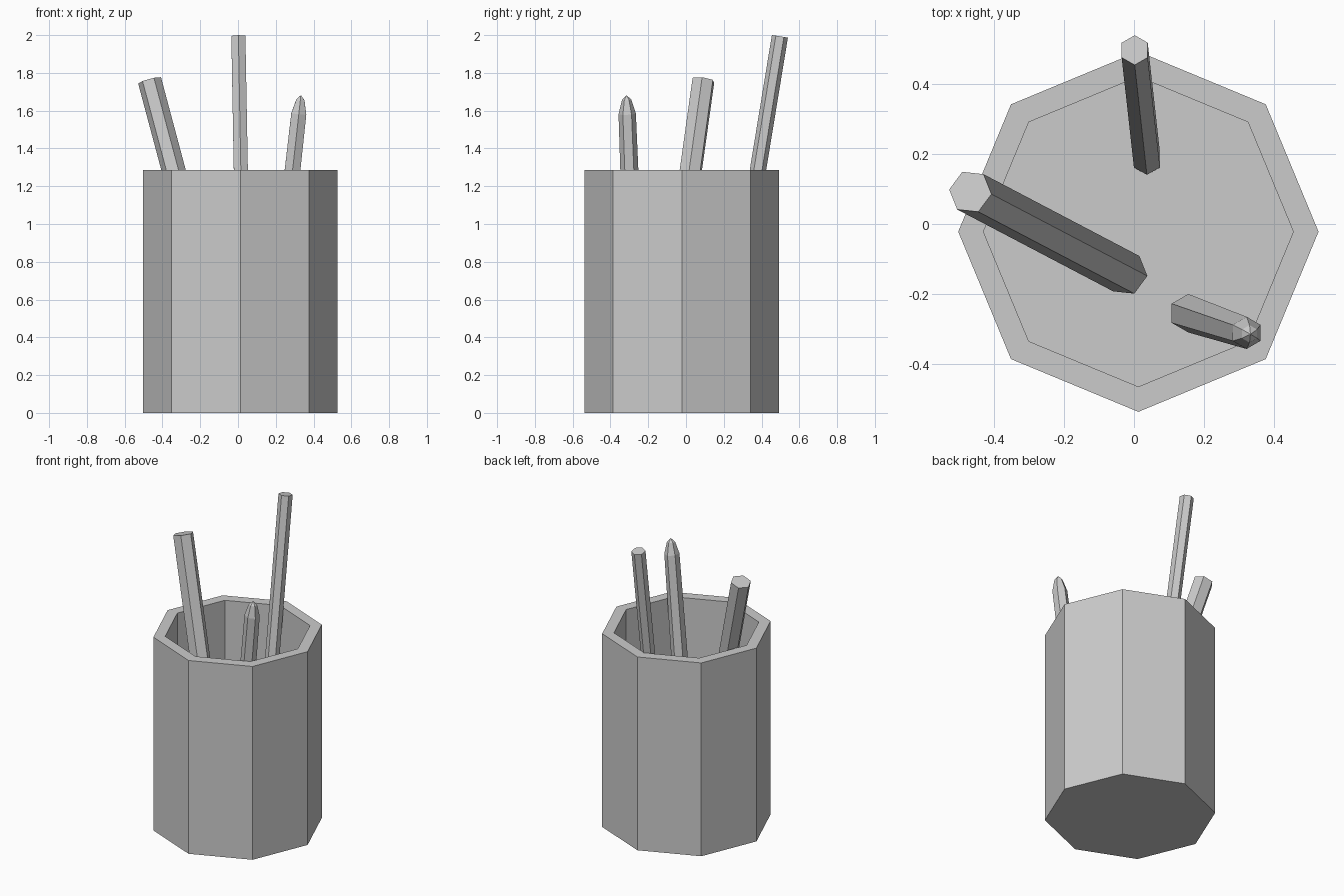
import bpy, bmesh, math
from mathutils import Vector

if "Cube" in bpy.data.objects:
    bpy.data.objects.remove(bpy.data.objects["Cube"])


def finish(name, bm):
    bmesh.ops.recalc_face_normals(bm, faces=bm.faces)
    mesh = bpy.data.meshes.new(name)
    bm.to_mesh(mesh)
    bm.free()
    bpy.context.collection.objects.link(bpy.data.objects.new(name, mesh))


def loft(name, start, end, profile, sides, phase):
    """Join polygon rings (distance along axis, radius); radius 0 is a tip."""
    start, end = Vector(start), Vector(end)
    axis = end - start
    turn = Vector((0, 0, 1)).rotation_difference(axis)
    bm = bmesh.new()
    rings = []
    for dist, r in profile:
        if r == 0:
            rings.append([bm.verts.new(start + turn @ Vector((0, 0, dist)))])
            continue
        ring = []
        for i in range(sides):
            a = math.radians(phase) + math.tau * i / sides
            ring.append(bm.verts.new(start + turn @ Vector((r * math.cos(a), r * math.sin(a), dist))))
        rings.append(ring)
    for lo, hi in zip(rings, rings[1:]):
        for i in range(sides):
            j = (i + 1) % sides
            if len(hi) == 1:
                bm.faces.new((lo[i], lo[j], hi[0]))
            else:
                bm.faces.new((lo[i], lo[j], hi[j], hi[i]))
    for ring in (rings[0], rings[-1]):
        if len(ring) > 2:
            bm.faces.new(ring)
    finish(name, bm)


# Octagonal cup: outer wall, rim, inner wall and floor
loft("cup", (0.0125, -0.022, 0), (0.0125, -0.022, 1),
     [(0, 0.515), (1.285, 0.515), (1.285, 0.443), (0.07, 0.443)], 8, 0)


def pencil(name, bottom, top, radius, phase):
    length = (Vector(top) - Vector(bottom)).length
    loft(name, bottom, top, [(0, radius), (length, radius)], 6, phase)


# Two flat-ended hexagonal pencils
pencil("tall_pencil", (0.037, 0.183, 0.08), (0.002, 0.497, 1.993), 0.043, 30)
pencil("thick_pencil", (-0.022, -0.142, 0.09), (-0.468, 0.092, 1.76), 0.063, -7)

# Short pen with a tapered, rounded tip
b, t = Vector((0.155, -0.255, 0.09)), Vector((0.333, -0.315, 1.682))
n = (t - b).length
loft("pointed_pen", b, t,
     [(0, 0.055), (n - 0.10, 0.046), (n - 0.025, 0.025), (n, 0)], 6, 30)
